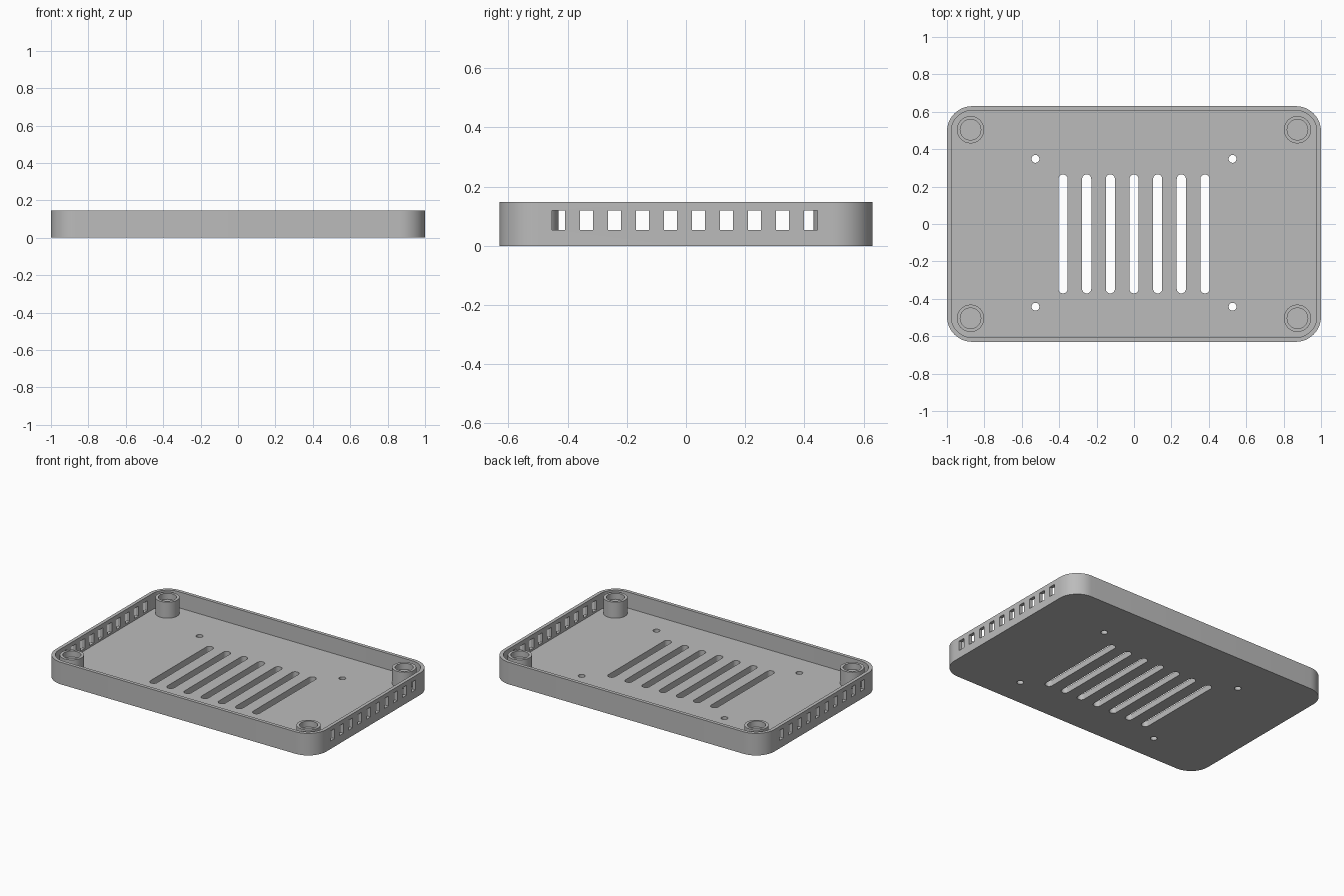
import bpy, bmesh, math

cube = bpy.data.objects.get("Cube")
if cube:
    bpy.data.objects.remove(cube, do_unlink=True)

LENGTH, WIDTH, HEIGHT = 2.0, 1.26, 0.147
CORNER, WALL, FLOOR = 0.135, 0.023, 0.04

grey = bpy.data.materials.new("plain grey")
grey.use_nodes = True
grey.diffuse_color = (0.5, 0.5, 0.5, 1)
grey.node_tree.nodes["Principled BSDF"].inputs["Base Color"].default_value = (0.5, 0.5, 0.5, 1)


def rounded_outline(sx, sy, r, cx=0, cy=0, steps=12):
    """Outline of a rounded rectangle, counter-clockwise."""
    points = []
    for i, (qx, qy) in enumerate(((1, 1), (-1, 1), (-1, -1), (1, -1))):
        for k in range(steps + 1):
            a = math.pi / 2 * (i + k / steps)
            points.append((cx + qx * (sx / 2 - r) + r * math.cos(a),
                           cy + qy * (sy / 2 - r) + r * math.sin(a)))
    return points


def add_prism(bm, outline, z0, z1):
    base = bm.faces.new([bm.verts.new((x, y, z0)) for x, y in outline])
    top = bmesh.ops.extrude_face_region(bm, geom=[base])["geom"]
    verts = [g for g in top if isinstance(g, bmesh.types.BMVert)]
    bmesh.ops.translate(bm, verts=verts, vec=(0, 0, z1 - z0))


def make_object(name, bm):
    bmesh.ops.remove_doubles(bm, verts=bm.verts, dist=1e-5)
    bmesh.ops.recalc_face_normals(bm, faces=bm.faces)
    mesh = bpy.data.meshes.new(name)
    bm.to_mesh(mesh)
    bm.free()
    mesh.materials.append(grey)
    obj = bpy.data.objects.new(name, mesh)
    bpy.context.collection.objects.link(obj)
    return obj


def prisms(name, outlines, z0, z1):
    bm = bmesh.new()
    for outline in outlines:
        add_prism(bm, outline, z0, z1)
    return make_object(name, bm)


def circle(cx, cy, r, n=32):
    return [(cx + r * math.cos(2 * math.pi * i / n),
             cy + r * math.sin(2 * math.pi * i / n)) for i in range(n)]


def box_outline(sx, sy, cy):
    return [(sx / 2, cy + sy / 2), (-sx / 2, cy + sy / 2),
            (-sx / 2, cy - sy / 2), (sx / 2, cy - sy / 2)]


def cut(target, cutter):
    mod = target.modifiers.new(cutter.name, "BOOLEAN")
    mod.operation, mod.solver, mod.object = "DIFFERENCE", "EXACT", cutter
    graph = bpy.context.evaluated_depsgraph_get()
    mesh = bpy.data.meshes.new_from_object(target.evaluated_get(graph))
    target.modifiers.clear()
    target.data = mesh
    bpy.data.objects.remove(cutter, do_unlink=True)


def smooth(obj):
    bpy.ops.object.select_all(action="DESELECT")
    obj.select_set(True)
    bpy.context.view_layer.objects.active = obj
    bpy.ops.object.shade_smooth_by_angle(angle=math.radians(30))


# Tray: rounded slab hollowed to a thin wall and a floor
tray = prisms("tray", [rounded_outline(LENGTH, WIDTH, CORNER)], 0, HEIGHT)
cut(tray, prisms("cavity_cutter", [rounded_outline(
    LENGTH - 2 * WALL, WIDTH - 2 * WALL, CORNER - WALL)], FLOOR, HEIGHT + 0.1))

# Long floor slots and four screw holes
openings = [rounded_outline(0.049, 0.636, 0.0244, 0.1265 * i, -0.053)
            for i in range(-3, 4)]
openings += [circle(0.527 * sx, -0.047 + 0.395 * sy, 0.021)
             for sx in (-1, 1) for sy in (-1, 1)]
cut(tray, prisms("floor_cutter", openings, -0.1, 0.1))

# Ten vents through both end walls
vents = [box_outline(LENGTH + 0.2, 0.044, -0.005 + 0.0947 * (i - 4.5)) for i in range(10)]
cut(tray, prisms("vent_cutter", vents, 0.053, 0.119))
smooth(tray)

# Corner posts with a round recess in the top
POST_PROFILE = [(0.073, FLOOR), (0.073, HEIGHT), (0.055, HEIGHT),
                (0.055, HEIGHT - 0.04), (0, HEIGHT - 0.04)]
for side, sx in (("left", 1), ("right", -1)):
    for end, sy in (("front", -1), ("back", 1)):
        bm = bmesh.new()
        verts = [bm.verts.new((r, 0, z)) for r, z in POST_PROFILE]
        edges = [bm.edges.new(pair) for pair in zip(verts, verts[1:])]
        bmesh.ops.spin(bm, geom=verts + edges, cent=(0, 0, 0), axis=(0, 0, 1),
                       angle=2 * math.pi, steps=40)
        bmesh.ops.remove_doubles(bm, verts=bm.verts, dist=1e-5)
        bmesh.ops.holes_fill(bm, edges=bm.edges, sides=0)
        post = make_object(f"{end}_{side}_post", bm)
        post.location = (0.874 * sx, 0.504 * sy, 0)
        smooth(post)
